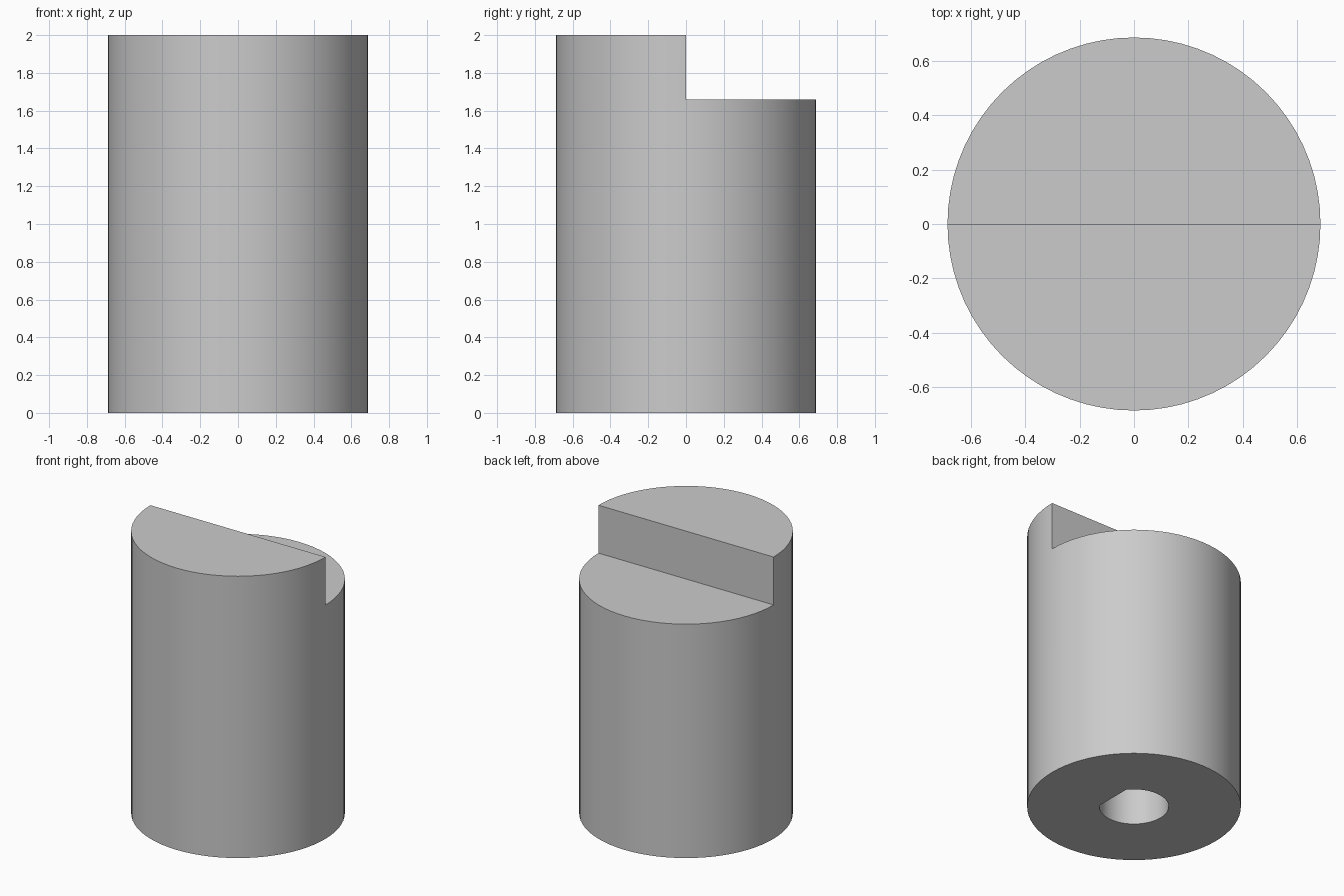
import bpy
import bmesh
from math import asin, acos, cos, sin, pi

RADIUS, HEIGHT, STEP_Z = 0.6875, 2.0, 1.66
BORE_RADIUS, FLAT_X, BORE_DEPTH = 0.223, 0.179, 1.0

cube = bpy.data.objects.get("Cube")
if cube:
    bpy.data.objects.remove(cube, do_unlink=True)

grey = bpy.data.materials.new("plain grey")
grey.use_nodes = True
grey.diffuse_color = (0.6, 0.6, 0.6, 1)
grey.node_tree.nodes["Principled BSDF"].inputs["Base Color"].default_value = (0.6, 0.6, 0.6, 1)


def prism(name, outline, bottom, top):
    """Extrude a flat outline from bottom to top."""
    bm = bmesh.new()
    base = bm.faces.new([bm.verts.new((x, y, bottom)) for x, y in outline])
    result = bmesh.ops.extrude_face_region(bm, geom=[base])
    verts = [v for v in result["geom"] if isinstance(v, bmesh.types.BMVert)]
    bmesh.ops.translate(bm, verts=verts, vec=(0, 0, top - bottom))
    bmesh.ops.recalc_face_normals(bm, faces=bm.faces)
    mesh = bpy.data.meshes.new(name)
    bm.to_mesh(mesh)
    bm.free()
    mesh.materials.append(grey)
    obj = bpy.data.objects.new(name, mesh)
    bpy.context.collection.objects.link(obj)
    return obj


def arc(radius, start, end, steps):
    angles = [start + (end - start) * i / steps for i in range(steps + 1)]
    return [(radius * cos(a), radius * sin(a)) for a in angles]


def cut(target, cutter):
    """Subtract the cutter, apply the result and remove the cutter."""
    mod = target.modifiers.new("cut", "BOOLEAN")
    mod.operation = "DIFFERENCE"
    mod.solver = "EXACT"
    mod.object = cutter
    cutter.hide_render = True
    bpy.context.view_layer.objects.active = target
    bpy.ops.object.modifier_apply(modifier=mod.name)
    bpy.data.objects.remove(cutter, do_unlink=True)


# Round body
body = prism("stepped_cylinder", arc(RADIUS, 0, 2 * pi, 72)[:-1], 0, HEIGHT)

# Step across the rear half of the top
cut(body, prism("step_cutter", [(-1, 0), (1, 0), (1, 1), (-1, 1)], STEP_Z, HEIGHT + 0.2))

# Blind D-shaped shaft bore in the underside, flat towards +x
half = acos(FLAT_X / BORE_RADIUS)
cut(body, prism("bore_cutter", arc(BORE_RADIUS, half, 2 * pi - half, 48), -0.2, BORE_DEPTH))

# Smooth walls with crisp rims
bpy.ops.object.select_all(action="DESELECT")
body.select_set(True)
bpy.context.view_layer.objects.active = body
bpy.ops.object.shade_smooth_by_angle(angle=pi / 6)
